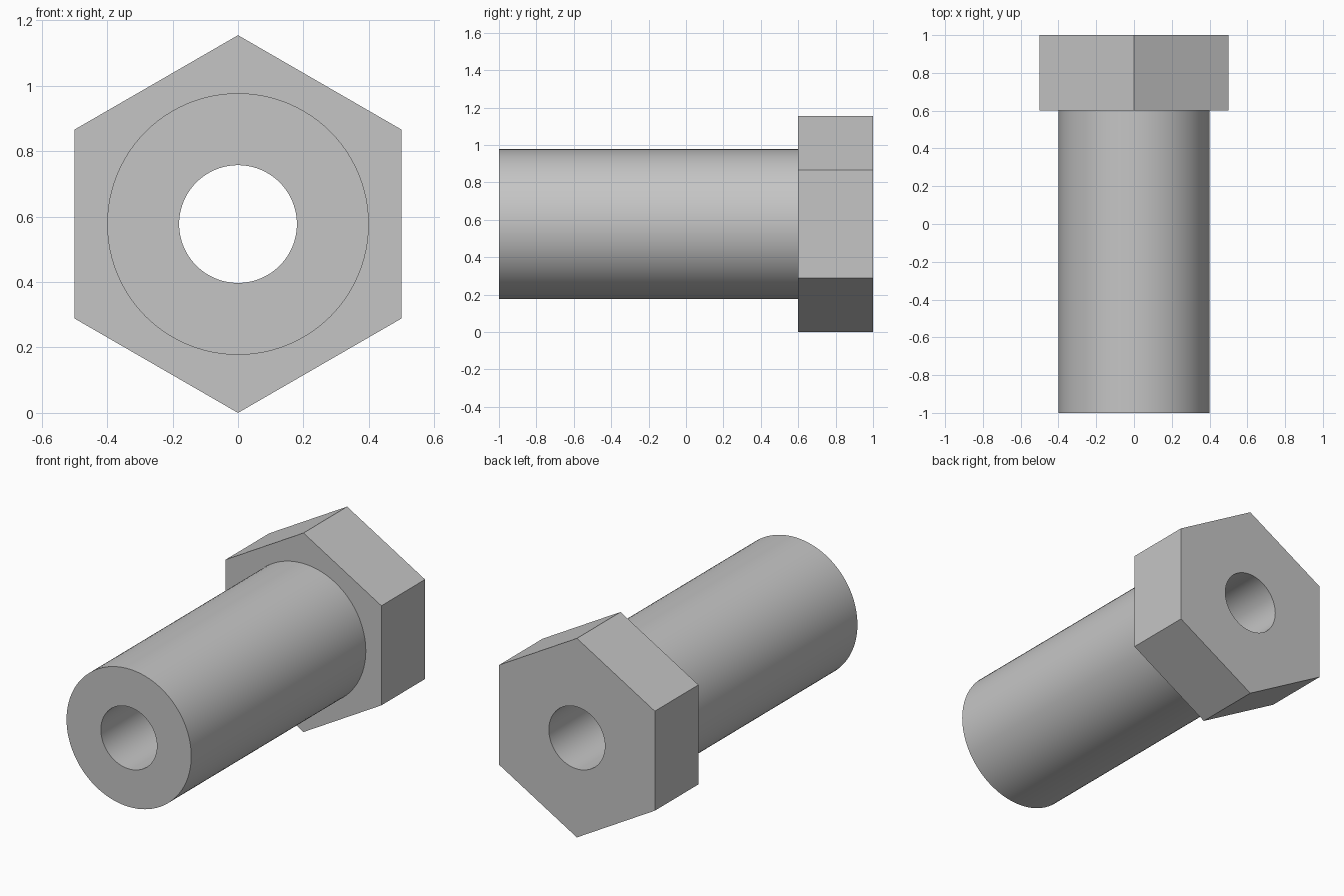
import bpy
import bmesh
from math import cos, sin, radians, tau

cube = bpy.data.objects.get("Cube")
if cube:
    bpy.data.objects.remove(cube, do_unlink=True)

SEGMENTS = 96
APOTHEM = 0.5
AXIS_Z = APOTHEM / cos(radians(30))      # lowest hexagon corner rests on the ground
FRONT, SHOULDER, BACK = -1.0, 0.6, 1.0

steel = bpy.data.materials.new("grey steel")
steel.use_nodes = True
colour = (0.56, 0.56, 0.56, 1)
steel.diffuse_color = colour
steel.node_tree.nodes["Principled BSDF"].inputs["Base Color"].default_value = colour


def bore(a):
    return 0.18


def shank(a):
    return 0.4


def hexagon(a):
    sixth = tau / 6
    return APOTHEM / cos((a + sixth / 2) % sixth - sixth / 2)


def loft(name, sections):
    """Skin a run of (outline, y) sections around the long axis."""
    bm = bmesh.new()
    rings = []
    for outline, y in sections:
        ring = []
        for i in range(SEGMENTS):
            a = tau * i / SEGMENTS
            r = outline(a)
            ring.append(bm.verts.new((r * cos(a), y, AXIS_Z + r * sin(a))))
        rings.append(ring)
    for near, far in zip(rings, rings[1:]):
        for i in range(SEGMENTS):
            j = (i + 1) % SEGMENTS
            bm.faces.new((near[i], far[i], far[j], near[j]))
    mesh = bpy.data.meshes.new(name)
    bm.to_mesh(mesh)
    bm.free()
    mesh.materials.append(steel)
    mesh.shade_smooth()
    mesh.set_sharp_from_angle(angle=radians(30))
    obj = bpy.data.objects.new(name, mesh)
    bpy.context.collection.objects.link(obj)


# Hollow round shank, left open where it meets the head
loft("shank", [(bore, SHOULDER), (bore, FRONT), (shank, FRONT), (shank, SHOULDER)])

# Hexagonal head with the bore running through it
loft("hex_head", [(shank, SHOULDER), (hexagon, SHOULDER), (hexagon, BACK),
                  (bore, BACK), (bore, SHOULDER)])
